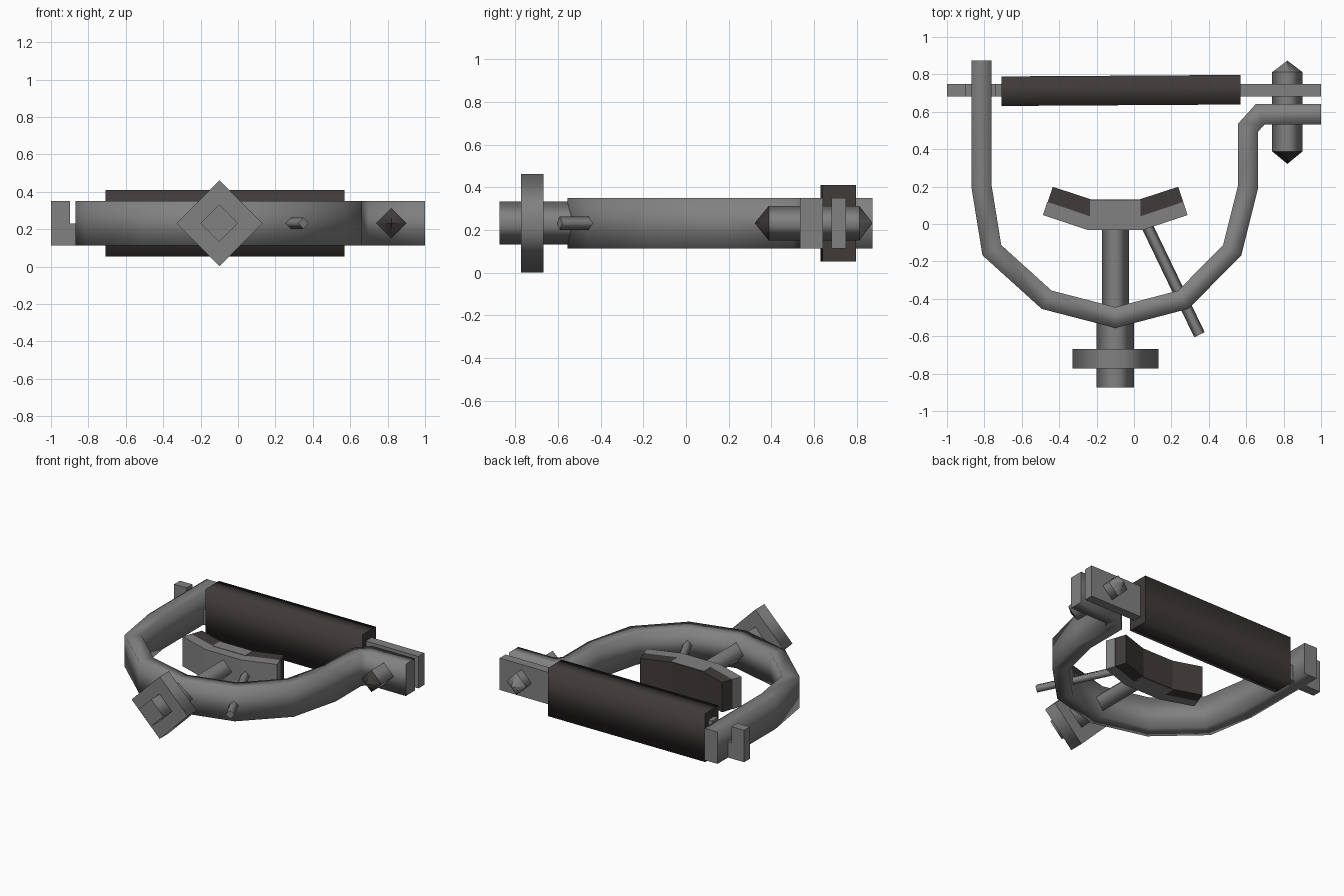
import bpy, bmesh, math
from mathutils import Vector

if "Cube" in bpy.data.objects:
    bpy.data.objects.remove(bpy.data.objects["Cube"])

ZC = 0.232  # common centre height


def material(name, colour):
    m = bpy.data.materials.new(name)
    m.diffuse_color = (*colour, 1)
    m.use_nodes = True
    m.node_tree.nodes["Principled BSDF"].inputs["Base Color"].default_value = m.diffuse_color
    return m


STEEL = material("steel grey", (0.22, 0.22, 0.22))
RUBBER = material("dark rubber", (0.05, 0.043, 0.041))


def box(w, h):
    return [(-w, -h), (w, -h), (w, h), (-w, h)]


def diamond(r):
    return [(0, -r), (r, 0), (0, r), (-r, 0)]


def sweep(name, path, section, mat, z=ZC, scales=None, smooth=True):
    """Sweep a section along a flat path with mitred corners and sharp ends."""
    pts = [Vector(p) for p in path]
    scales = scales or [1] * len(pts)
    bm = bmesh.new()
    rings = []
    for i, p in enumerate(pts):
        a = (p - pts[i - 1]).normalized() if i else (pts[1] - p).normalized()
        b = (pts[i + 1] - p).normalized() if i < len(pts) - 1 else a
        t = (a + b).normalized()
        n = Vector((-t.y, t.x)) / max(t.dot(a), 0.3)
        s = scales[i]
        rings.append([bm.verts.new((p.x + n.x * u * s, p.y + n.y * u * s, z + v * s))
                      for u, v in section])
    k = len(section)
    for r, q in zip(rings, rings[1:]):
        for j in range(k):
            bm.faces.new((r[j], r[(j + 1) % k], q[(j + 1) % k], q[j])).smooth = smooth
    caps = [bm.faces.new(rings[0]), bm.faces.new(rings[-1])]
    for c in caps:
        for e in c.edges:
            e.smooth = False
    # keep a crisp edge where a taper starts
    for i in range(1, len(rings) - 1):
        if scales[i - 1] != scales[i] or scales[i + 1] != scales[i]:
            for j in range(k):
                bm.edges.get((rings[i][j], rings[i][(j + 1) % k])).smooth = False
    bmesh.ops.recalc_face_normals(bm, faces=bm.faces)
    me = bpy.data.meshes.new(name)
    bm.to_mesh(me)
    bm.free()
    me.materials.append(mat)
    ob = bpy.data.objects.new(name, me)
    bpy.context.collection.objects.link(ob)
    return ob


# curved frame with a straight left arm and a clamp lug on the right
sweep("frame", [(-0.815, 0.873), (-0.815, 0.20), (-0.76, -0.14), (-0.467, -0.405),
                (-0.10, -0.50), (0.263, -0.405), (0.525, -0.14), (0.61, 0.20),
                (0.61, 0.515), (0.675, 0.587), (1.0, 0.587)], box(0.054, 0.118), STEEL)

# adjusting screw, boss and square nut
sweep("screw_rod", [(-0.10, 0.0), (-0.10, -0.50)], diamond(0.072), STEEL)
sweep("screw_boss", [(-0.10, -0.47), (-0.10, -0.873)], diamond(0.101), STEEL)
sweep("screw_nut", [(-0.10, -0.667), (-0.10, -0.773)], diamond(0.23), STEEL)

# slanted guide pin
sweep("guide_pin", [(0.065, 0.0), (0.35, -0.592)], diamond(0.031), STEEL)

# saddle: grey backing plate, dark pad, grey centre
sweep("saddle_plate", [(-0.475, 0.083), (-0.245, 0.006), (0.045, 0.006), (0.275, 0.083)],
      box(0.037, 0.11), STEEL, smooth=False)
sweep("saddle_pad", [(-0.448, 0.157), (-0.235, 0.087), (0.035, 0.087), (0.25, 0.157)],
      box(0.044, 0.11), RUBBER, smooth=False)
sweep("saddle_centre", [(-0.235, 0.082), (0.035, 0.082)], box(0.044, 0.113), STEEL, smooth=False)

# hinged cross bar: main plate, notched neck and end head
sweep("cross_bar", [(-0.74, 0.715), (1.0, 0.715)], box(0.034, 0.118), STEEL, smooth=False)
sweep("cross_bar_neck", [(-0.91, 0.715), (-0.73, 0.715)], box(0.034, 0.058), STEEL,
      z=0.172, smooth=False)
sweep("cross_bar_head", [(-1.0, 0.715), (-0.897, 0.715)], box(0.034, 0.118), STEEL, smooth=False)

# padded sleeve on the cross bar
sweep("cross_bar_sleeve", [(-0.708, 0.710), (0.57, 0.718)], box(0.079, 0.179), RUBBER)

# clamp bolt with pointed ends, front tip dark
bolt = sweep("clamp_bolt", [(0.82, 0.322), (0.82, 0.388), (0.82, 0.812), (0.82, 0.873)],
             diamond(0.081), STEEL, scales=[0.01, 1, 1, 0.01])
bolt.data.materials.append(RUBBER)
for f in bolt.data.polygons:
    if f.center.y < 0.385:
        f.material_index = 1
